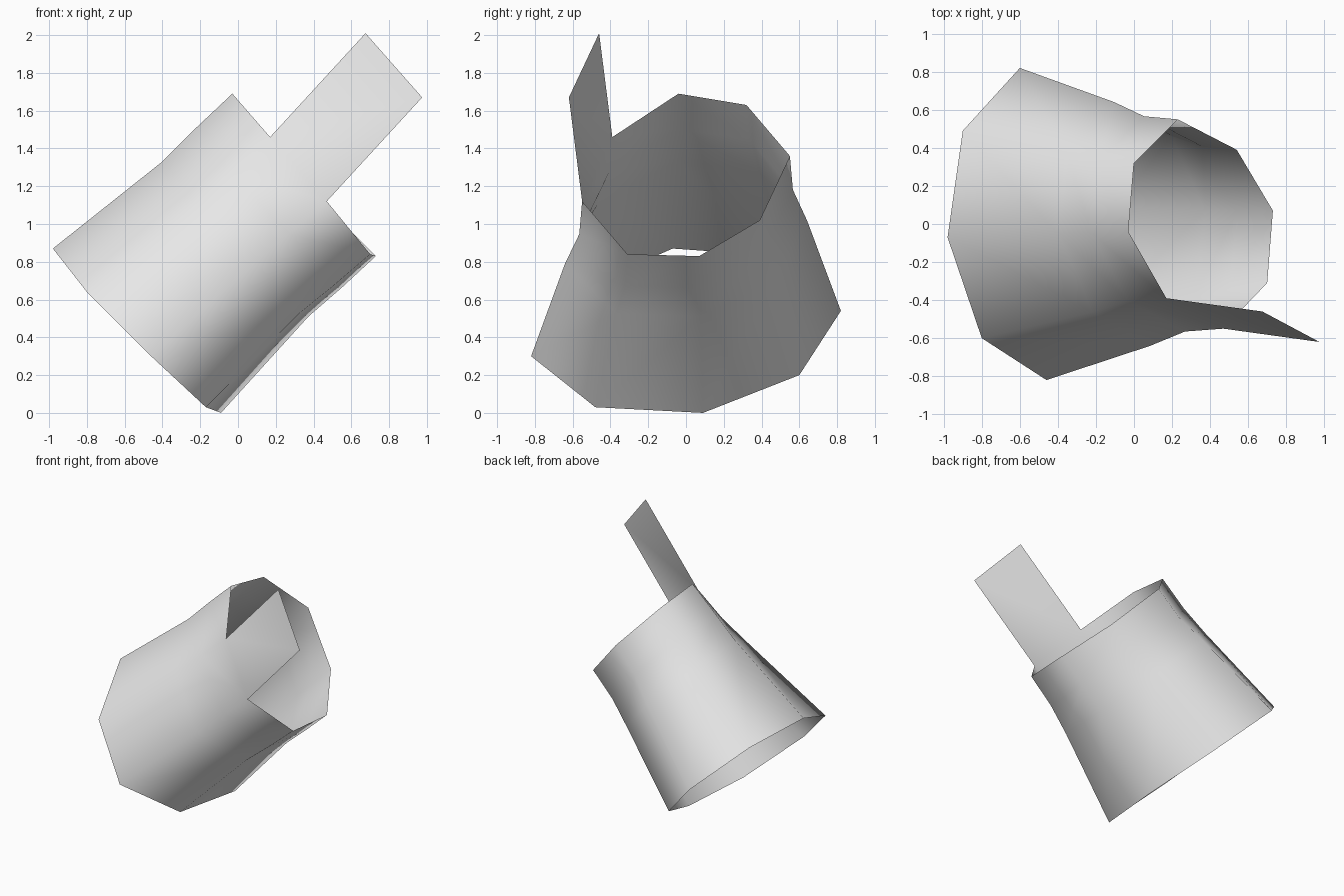
import bpy
import bmesh
from mathutils import Vector

if "Cube" in bpy.data.objects:
    bpy.data.objects.remove(bpy.data.objects["Cube"])

# Wide lower opening and narrower upper rim of the tilted eight-sided tube
LOWER = [Vector(p) for p in (
    (-0.98, -0.07, 0.87), (-0.80, -0.60, 0.64), (-0.46, -0.82, 0.30), (-0.17, -0.48, 0.03),
    (-0.09, 0.09, 0.0), (-0.27, 0.60, 0.20), (-0.60, 0.82, 0.54), (-0.90, 0.49, 0.83))]
UPPER = [Vector(p) for p in (
    (-0.03, -0.04, 1.69), (0.17, -0.39, 1.46), (0.47, -0.55, 1.12), (0.70, -0.31, 0.84),
    (0.73, 0.07, 0.83), (0.54, 0.39, 1.02), (0.23, 0.55, 1.36), (0.0, 0.32, 1.63))]
STRAP = Vector((0.505, -0.07, 0.55))


def middle_ring(f, squeeze_y, squeeze_xz):
    """Ring between the two openings, pulled in to form the waist."""
    pts = [a.lerp(b, f) for a, b in zip(LOWER, UPPER)]
    c = sum(pts, Vector()) / len(pts)
    s = Vector((squeeze_xz, squeeze_y, squeeze_xz))
    return [c + (p - c) * s for p in pts]


grey = bpy.data.materials.new("light grey")
grey.diffuse_color = (0.8, 0.8, 0.8, 1)
grey.use_nodes = True
grey.node_tree.nodes["Principled BSDF"].inputs["Base Color"].default_value = grey.diffuse_color

bm = bmesh.new()

# Tube wall, open at both ends
rings = [LOWER, middle_ring(0.59, 0.97, 0.95), middle_ring(0.785, 0.93, 0.98), UPPER]
rows = [[bm.verts.new(p) for p in ring] for ring in rings]
for low, high in zip(rows, rows[1:]):
    for i in range(8):
        j = (i + 1) % 8
        bm.faces.new((low[i], low[j], high[j], high[i]))

# Flat strap growing out of one rim edge
left, right = rows[-1][1], rows[-1][2]
tips = [bm.verts.new(v.co + STRAP) for v in (right, left)]
bm.faces.new((left, right, *tips))

for face in bm.faces:
    face.smooth = True
mesh = bpy.data.meshes.new("sleeve_with_strap")
bm.to_mesh(mesh)
bm.free()
mesh.materials.append(grey)
bpy.context.collection.objects.link(bpy.data.objects.new("sleeve_with_strap", mesh))
